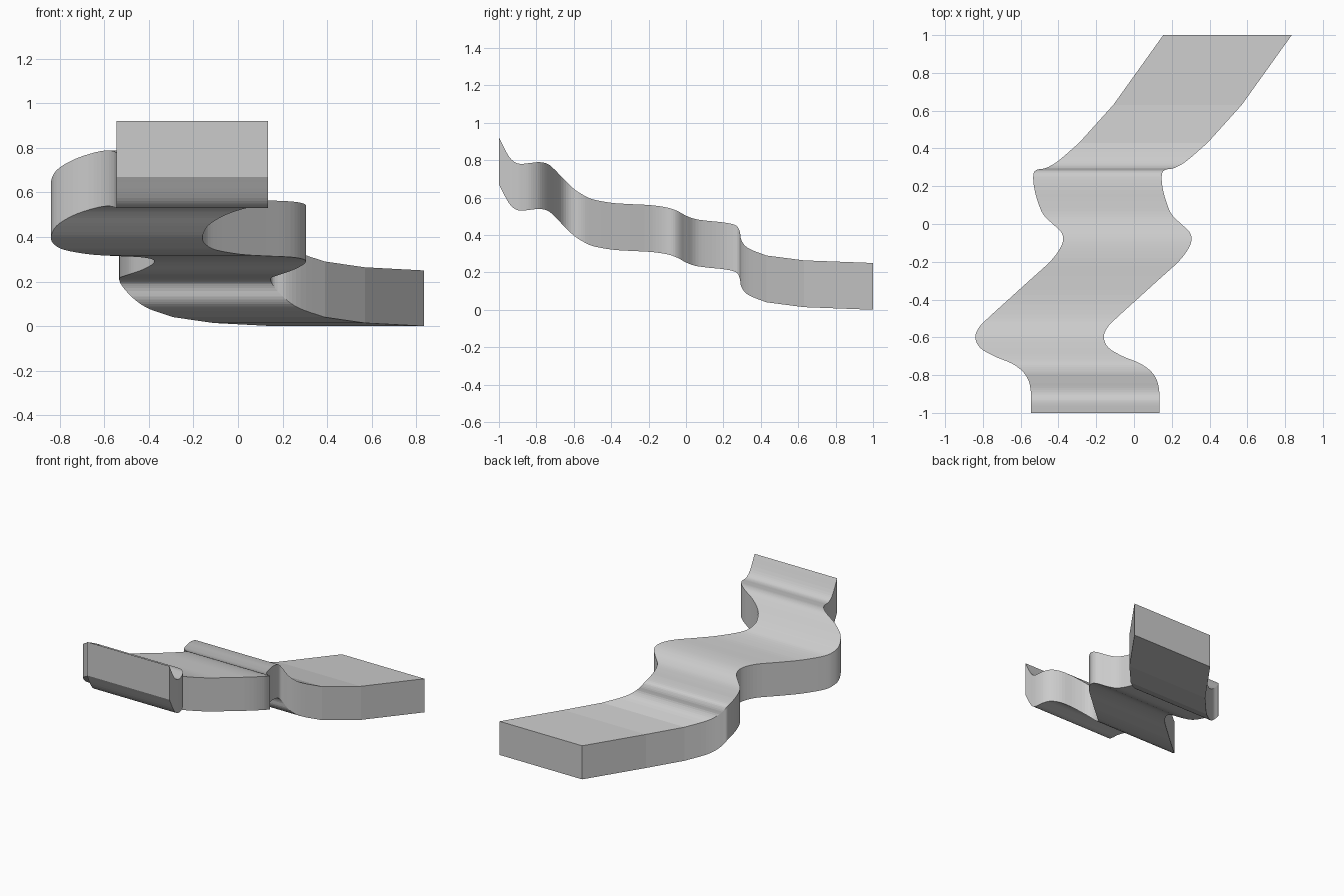
import bpy, bmesh
from mathutils import Vector

WIDTH, THICK = 0.68, 0.25

# Path of the upper left edge, back to front: coarse far run, then bends
FAR = [(0.155, 1.0, 0.25), (-0.11, 0.63, 0.264), (-0.29, 0.43, 0.29)]
BENDS = [
    (-0.29, 0.43, 0.29), (-0.40, 0.335, 0.328), (-0.465, 0.297, 0.37),
    (-0.513, 0.287, 0.42), (-0.532, 0.265, 0.452), (-0.53, 0.20, 0.467),
    (-0.51, 0.12, 0.475), (-0.48, 0.05, 0.485), (-0.43, 0.0, 0.503),
    (-0.388, -0.04, 0.525), (-0.375, -0.08, 0.541), (-0.392, -0.13, 0.552),
    (-0.445, -0.20, 0.56), (-0.555, -0.30, 0.565), (-0.665, -0.40, 0.572),
    (-0.775, -0.50, 0.591), (-0.822, -0.55, 0.614), (-0.84, -0.60, 0.647),
    (-0.815, -0.655, 0.70), (-0.74, -0.70, 0.747), (-0.65, -0.737, 0.778),
    (-0.59, -0.78, 0.789), (-0.558, -0.83, 0.785), (-0.547, -0.88, 0.78),
    (-0.545, -0.915, 0.789), (-0.545, -0.95, 0.825), (-0.545, -1.0, 0.92),
]


def smooth_path(pts, steps):
    """Catmull-Rom curve through the points."""
    p = [Vector(q) for q in pts]
    p = [2 * p[0] - p[1]] + p + [2 * p[-1] - p[-2]]
    out = []
    for a, b, c, d in zip(p, p[1:], p[2:], p[3:]):
        for i in range(steps):
            t = i / steps
            out.append(0.5 * (2 * b + (c - a) * t
                              + (2 * a - 5 * b + 4 * c - d) * t ** 2
                              + (3 * b - a - 3 * c + d) * t ** 3))
    return out + [p[-2]]


path = [Vector(q) for q in FAR[:-1]] + smooth_path(BENDS, 4)

# Winding ramp: one upright rectangle carried along the path
bm = bmesh.new()
corners = [(0, 0, 0), (WIDTH, 0, 0), (WIDTH, 0, -THICK), (0, 0, -THICK)]
rings = [[bm.verts.new(p + Vector(c)) for c in corners] for p in path]
for a, b in zip(rings, rings[1:]):
    for i in range(4):
        j = (i + 1) % 4
        bm.faces.new((a[i], a[j], b[j], b[i]))
bm.faces.new(rings[0])
bm.faces.new(rings[-1])
bmesh.ops.recalc_face_normals(bm, faces=bm.faces)

mesh = bpy.data.meshes.new("winding_ramp")
bm.to_mesh(mesh)
bm.free()
ramp = bpy.data.objects.new("winding_ramp", mesh)
bpy.context.collection.objects.link(ramp)
